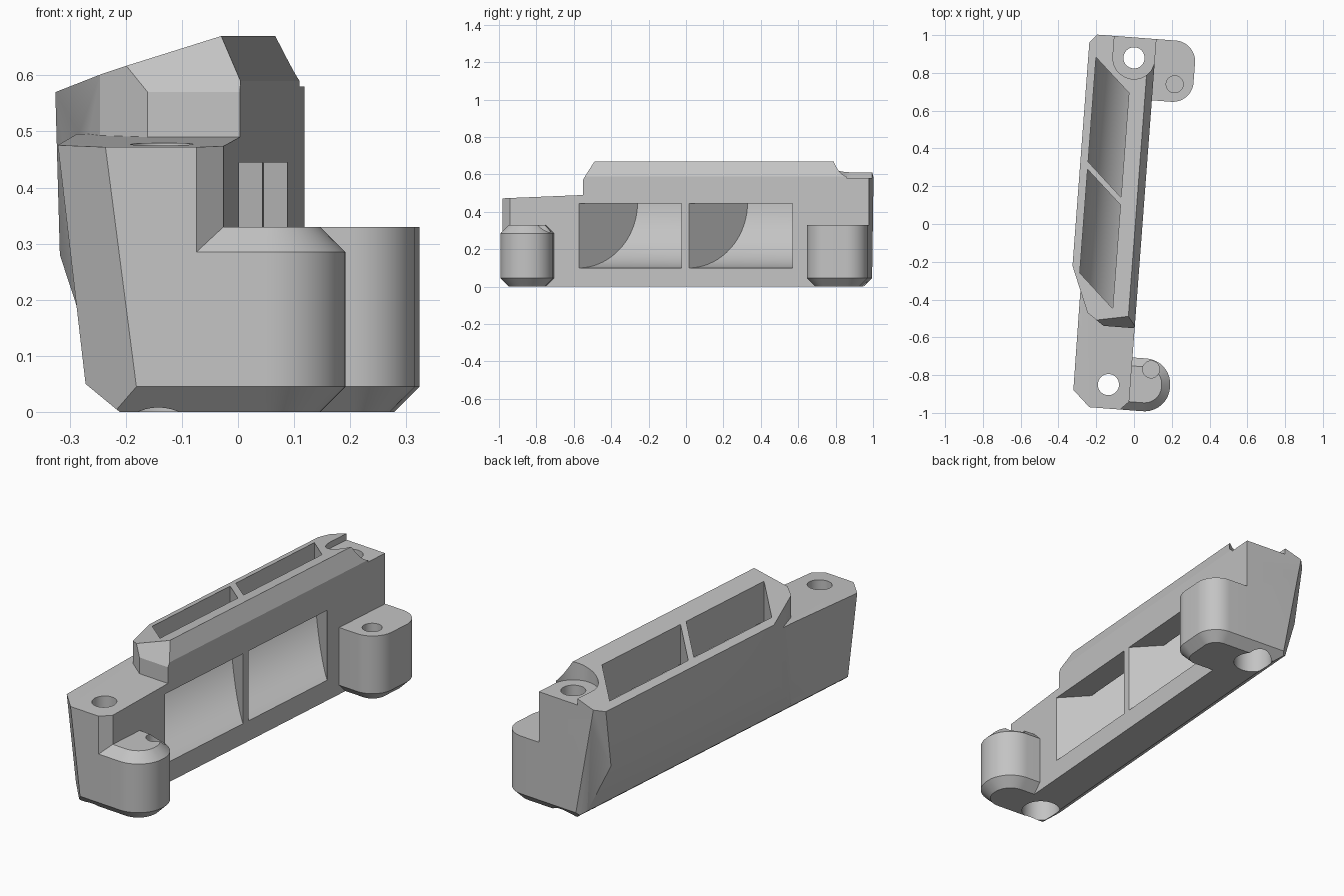
import bpy, bmesh, math
from mathutils import Vector, Matrix

cube = bpy.data.objects.get("Cube")
if cube:
    bpy.data.objects.remove(cube, do_unlink=True)

grey = bpy.data.materials.new("plain_grey")
grey.use_nodes = True
colour = (0.55, 0.55, 0.55, 1)
grey.diffuse_color = colour
grey.node_tree.nodes["Principled BSDF"].inputs["Base Color"].default_value = colour

RIGHT, END = 0.045, 0.985          # side face and half length of the body


def finish(name, bm):
    bmesh.ops.recalc_face_normals(bm, faces=bm.faces)
    mesh = bpy.data.meshes.new(name)
    bm.to_mesh(mesh)
    bm.free()
    mesh.materials.append(grey)
    ob = bpy.data.objects.new(name, mesh)
    bpy.context.collection.objects.link(ob)
    return ob


def loft(name, rings):
    """Closed solid through rings that share one vertex count."""
    bm = bmesh.new()
    loops = [[bm.verts.new(p) for p in ring] for ring in rings]
    for a, b in zip(loops, loops[1:]):
        for i in range(len(a)):
            j = (i + 1) % len(a)
            bm.faces.new((a[i], a[j], b[j], b[i]))
    bm.faces.new(loops[0][::-1])
    bm.faces.new(loops[-1])
    return finish(name, bm)


def planed_block(name, low, high, planes, inside):
    """Box trimmed by planes, each given by three points."""
    bm = bmesh.new()
    bmesh.ops.create_cube(bm, size=1)
    low, high, inside = Vector(low), Vector(high), Vector(inside)
    for v in bm.verts:
        v.co = Vector([l + (c + 0.5) * (h - l) for c, l, h in zip(v.co, low, high)])
    for pts in planes:
        a, b, c = map(Vector, pts)
        n = (b - a).cross(c - a).normalized()
        if n.dot(inside - a) > 0:
            n.negate()
        cut = bmesh.ops.bisect_plane(bm, geom=bm.verts[:] + bm.edges[:] + bm.faces[:],
                                     dist=1e-6, plane_co=a, plane_no=n, clear_outer=True)
        edges = [e for e in cut["geom_cut"] if isinstance(e, bmesh.types.BMEdge) and e.is_boundary]
        if edges:
            bmesh.ops.edgeloop_fill(bm, edges=edges)
    return finish(name, bm)


def along(a, b):                   # plane running lengthwise through (u, z) points
    return (a[0], 0, a[1]), (b[0], 0, b[1]), (a[0], 1, a[1])


def upright(a, b):                 # vertical plane through (u, v) points
    return (*a, 0), (*b, 0), (*a, 1)


def across(a, b):                  # plane running sideways through (v, z) points
    return (0, *a), (0, *b), (1, *a)


def cylinder(name, u, v, r, z0, z1, n=48):
    return loft(name, [[(u + r * math.cos(t * math.tau / n), v + r * math.sin(t * math.tau / n), z)
                        for t in range(n)] for z in (z0, z1)])


def boss(name, u1, v0, v1, r, levels):
    """Side boss with two rounded outer corners; levels are (height, inset)."""
    rings = []
    for z, inset in levels:
        rr, ring = r - inset, [(-0.03, v0 + inset, z)]
        for v, start in ((v0 + r, -90), (v1 - r, 0)):
            for k in range(17):
                t = math.radians(start + k * 90 / 16)
                ring.append((u1 - r + rr * math.cos(t), v + rr * math.sin(t), z))
        ring.append((-0.03, v1 - inset, z))
        rings.append(ring)
    return loft(name, rings)


def combine(target, tool, operation):
    mod = target.modifiers.new(operation, 'BOOLEAN')
    mod.operation, mod.object, mod.solver = operation, tool, 'EXACT'
    bpy.context.view_layer.objects.active = target
    bpy.ops.object.modifier_apply(modifier=mod.name)
    bpy.data.objects.remove(tool, do_unlink=True)


# Planes shared by the long base and the raised housing
shared = [along((-0.14, 0), (-0.205, 0.05)),
          across((END, 0.045), (END - 0.045, 0)),
          ((-0.306, 0.93, 0.5), (-0.255, END, 0.5), (-0.17, END, 0.05))]

# Long base with the front lug
bracket = planed_block("bracket", (-0.4, -END, 0), (RIGHT, END, 0.495), shared + [
    along((-0.205, 0.05), (-0.254, 0.475)),
    across((-END, 0.045), (-END + 0.045, 0)),
    ((-0.254, -0.90, 0.475), (-0.163, -END, 0.475), (-0.108, -END, 0.05)),
    upright((0, -END), (RIGHT, -END + 0.045)),
    across((-END, 0.472), (-0.55, 0.49))], (-0.06, 0, 0.2))

# Raised housing with the sloped top and side bulge
housing = planed_block("housing", (-0.4, -0.55, 0), (RIGHT, END, 0.7), shared + [
    along((-0.205, 0.05), (-0.298, 0.28)),
    along((-0.298, 0.28), (-0.308, 0.57)),
    along((-0.308, 0.57), (0.007, 0.67)),
    along((0.007, 0.67), (RIGHT, 0.59)),
    upright((-0.305, -0.253), (-0.21, -0.487)),
    upright((-0.21, -0.487), (-0.12, -0.55)),
    across((-0.55, 0.57), (-0.49, 0.67))], (-0.06, 0.2, 0.3))
combine(bracket, housing, 'UNION')

# Side bosses
combine(bracket, boss("front_boss", 0.255, -END, -0.705, 0.135,
                      [(0, 0.045), (0.045, 0), (0.285, 0), (0.33, 0.045)]), 'UNION')
combine(bracket, boss("rear_boss", 0.258, 0.66, END, 0.11,
                      [(0, 0.045), (0.045, 0), (0.33, 0)]), 'UNION')

# Slanted ducts: side opening, curved floor, exit through the top
arc = [(0.05 - 0.317 * math.sin(math.radians(t)), 0.45 - 0.35 * math.cos(math.radians(t)))
       for t in range(0, 91, 5)]
duct = [(0.1, 0.1)] + arc + [(-0.267, 0.9), (-0.079, 0.9), (-0.079, 0.445), (0.1, 0.445)]
for start, stop in ((-0.57, -0.02), (0.02, 0.575)):
    rings = [[(u, v - 0.93 * (u - RIGHT), z) for u, z in duct] for v in (start, stop)]
    combine(bracket, loft("duct_cutter", rings), 'DIFFERENCE')

# U-shaped seat open to the rear end
seat = [(-0.066 + 0.112 * math.cos(math.radians(t)), 0.877 + 0.112 * math.sin(math.radians(t)))
        for t in range(180, 361, 6)]
seat = [(seat[0][0], 1.1)] + seat + [(seat[-1][0], 1.1)]
combine(bracket, loft("seat_cutter", [[(u, v, z) for u, v in seat] for z in (0.58, 0.9)]), 'DIFFERENCE')

# Through holes with counterbores, and blind boss holes
for u, v in ((-0.066, 0.877), (-0.071, -0.858)):
    combine(bracket, cylinder("bolt_hole", u, v, 0.056, -0.1, 0.9), 'DIFFERENCE')
    combine(bracket, cylinder("counterbore", u, v, 0.09, -0.1, 0.2), 'DIFFERENCE')
for u, v in ((0.159, 0.754), (0.148, -0.761)):
    combine(bracket, cylinder("boss_hole", u, v, 0.045, 0.15, 0.5), 'DIFFERENCE')

# Swing the whole part slightly off the long axis
bracket.data.transform(Matrix.Rotation(-math.atan(0.0754), 4, 'Z'))
bpy.ops.object.select_all(action='DESELECT')
bracket.select_set(True)
bpy.context.view_layer.objects.active = bracket
bpy.ops.object.shade_smooth_by_angle(angle=math.radians(25))
